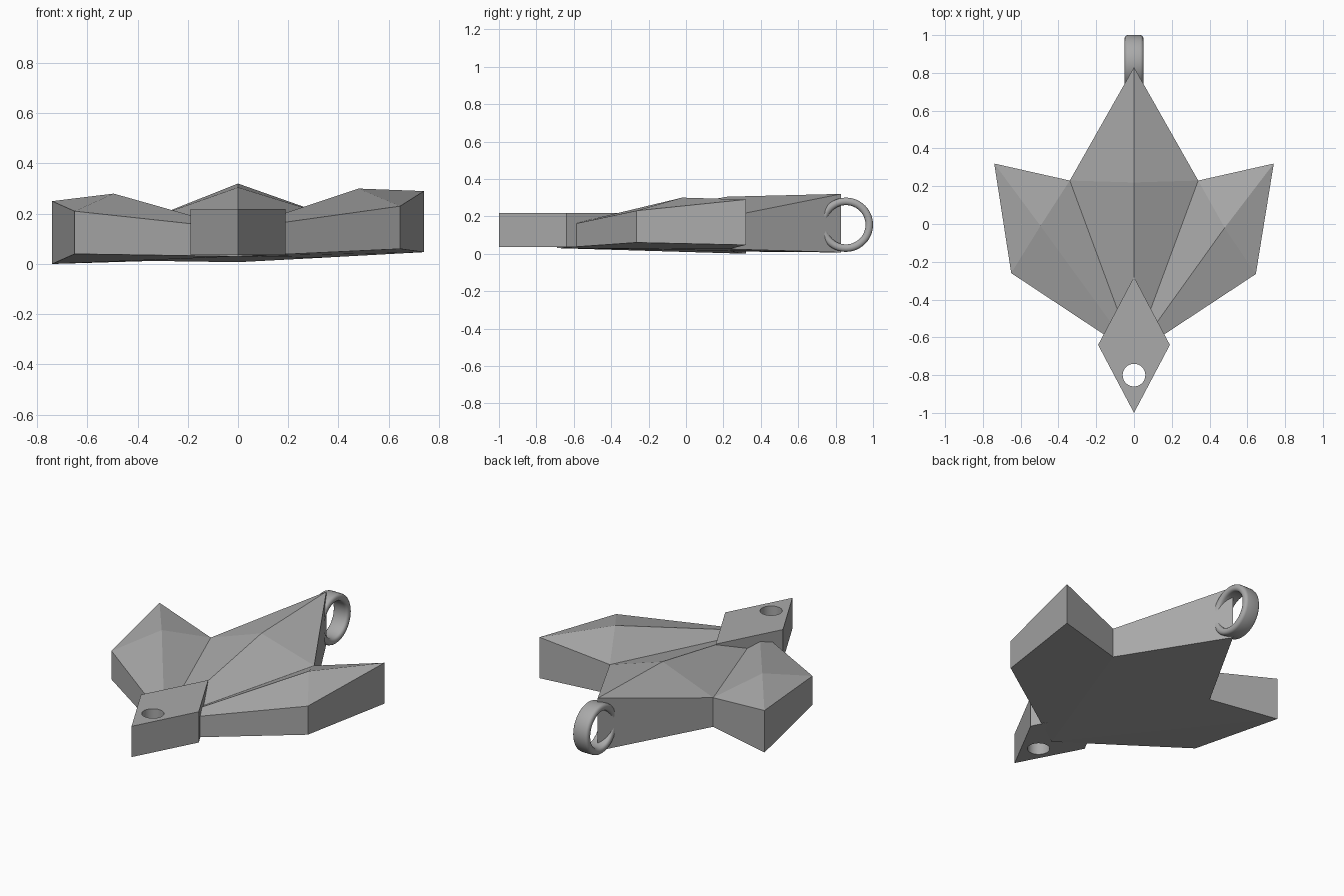
import bpy, bmesh, math
from mathutils import Matrix

if "Cube" in bpy.data.objects:
    bpy.data.objects.remove(bpy.data.objects["Cube"])

grey = bpy.data.materials.new("plain grey")
grey.diffuse_color = (0.4, 0.4, 0.4, 1)
grey.use_nodes = True
grey.node_tree.nodes["Principled BSDF"].inputs["Base Color"].default_value = grey.diffuse_color


def finish(name, bm):
    bmesh.ops.recalc_face_normals(bm, faces=bm.faces[:])
    mesh = bpy.data.meshes.new(name)
    bm.to_mesh(mesh)
    bm.free()
    ob = bpy.data.objects.new(name, mesh)
    bpy.context.collection.objects.link(ob)
    mesh.materials.append(grey)
    return ob


def smooth(ob):
    bpy.ops.object.select_all(action='DESELECT')
    ob.select_set(True)
    bpy.context.view_layer.objects.active = ob
    bpy.ops.object.shade_smooth_by_angle(angle=math.radians(35))


# Three-lobed leaf: outline (x, y, top z, bottom z) starting at the stem end
outline = [(0, -0.69, 0.14, 0.03),
           (0.645, -0.265, 0.23, 0.06), (0.74, 0.32, 0.29, 0.047),
           (0.34, 0.23, 0.20, 0.025), (0, 0.83, 0.32, 0.007),
           (-0.34, 0.23, 0.185, 0.012),
           (-0.74, 0.32, 0.25, 0.0), (-0.65, -0.26, 0.21, 0.04)]
# High point of each lobe and the outline corners it joins
ridges = [((0.48, -0.02, 0.30), (0, 1, 2, 3)),
          ((0, 0.22, 0.305), (0, 3, 4, 5)),
          ((-0.495, -0.01, 0.28), (0, 5, 6, 7))]
bm = bmesh.new()
top = [bm.verts.new((x, y, t)) for x, y, t, b in outline]
low = [bm.verts.new((x, y, b)) for x, y, t, b in outline]
n = len(outline)
for i in range(n):
    j = (i + 1) % n
    bm.faces.new((top[i], top[j], low[j], low[i]))
for i in range(1, n - 1):
    bm.faces.new((low[0], low[i + 1], low[i]))
for peak, corners in ridges:
    p = bm.verts.new(peak)
    for k in range(4):
        bm.faces.new((p, top[corners[k]], top[corners[(k + 1) % 4]]))
finish("leaf", bm)

# Diamond stem plate
bm = bmesh.new()
base = [bm.verts.new((x, y, 0.035))
        for x, y in ((0, -1), (0.19, -0.64), (0, -0.28), (-0.19, -0.64))]
face = bm.faces.new(base)
ext = bmesh.ops.extrude_face_region(bm, geom=[face])
for v in ext["geom"]:
    if isinstance(v, bmesh.types.BMVert):
        v.co.z = 0.218
plate = finish("stem_plate", bm)

# Round hole through the plate
bm = bmesh.new()
bmesh.ops.create_cone(bm, cap_ends=True, segments=40, radius1=0.06, radius2=0.06,
                      depth=0.6, matrix=Matrix.Translation((0, -0.8, 0.12)))
cutter = finish("hole_cutter", bm)
mod = plate.modifiers.new("hole", 'BOOLEAN')
mod.object = cutter
mod.operation = 'DIFFERENCE'
mod.solver = 'EXACT'
bpy.context.view_layer.objects.active = plate
bpy.ops.object.modifier_apply(modifier="hole")
bpy.data.objects.remove(cutter)
smooth(plate)

# Hanging ring: rounded rectangular section swept round the x axis
section = []
for cx, cr, start in ((0.033, 0.128, 0), (-0.033, 0.128, 90),
                      (-0.033, 0.122, 180), (0.033, 0.122, 270)):
    for k in range(4):
        a = math.radians(start + 30 * k)
        section.append((cx + 0.017 * math.cos(a), cr + 0.017 * math.sin(a)))
bm = bmesh.new()
steps = 48
loops = []
for s in range(steps):
    a = 2 * math.pi * s / steps
    loops.append([bm.verts.new((x, 0.855 + r * math.cos(a), 0.155 + r * math.sin(a)))
                  for x, r in section])
for s in range(steps):
    A, B = loops[s], loops[(s + 1) % steps]
    for k in range(len(section)):
        m = (k + 1) % len(section)
        bm.faces.new((A[k], A[m], B[m], B[k]))
smooth(finish("hanging_ring", bm))
